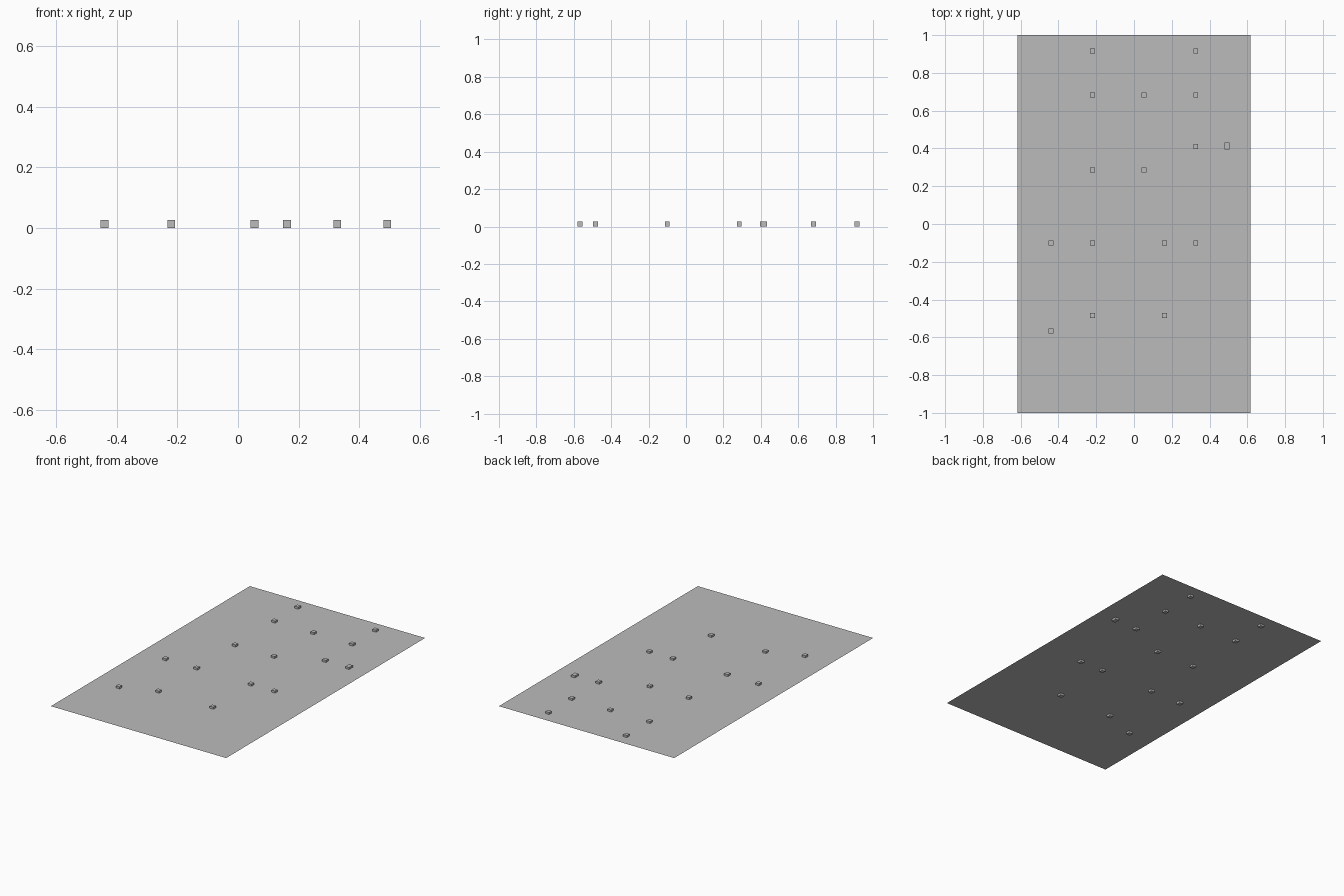
import bpy

# Remove the default cube
cube = bpy.data.objects.get("Cube")
if cube:
    bpy.data.objects.remove(cube, do_unlink=True)

# Single grey colour
grey = bpy.data.materials.new("plain_grey")
grey.use_nodes = True
colour = (0.5, 0.5, 0.5, 1)
grey.diffuse_color = colour
grey.node_tree.nodes["Principled BSDF"].inputs["Base Color"].default_value = colour

SIZE = 0.026      # marker block edge
MID = SIZE / 2    # ground sheet height, halfway up the blocks


def finish(name, dims):
    ob = bpy.context.object
    ob.name = name
    ob.scale = dims
    bpy.ops.object.transform_apply(location=False, rotation=False, scale=True)
    ob.data.materials.append(grey)


def block(name, x, y, length=SIZE):
    bpy.ops.mesh.primitive_cube_add(size=1, location=(x, y, MID))
    finish(name, (SIZE, length, SIZE))


# Ground sheet
bpy.ops.mesh.primitive_plane_add(size=1, location=(0, 0, MID))
finish("ground_sheet", (1.234, 2, 1))

# Marker blocks, row by row from back to front
A, B, C, D, E = -0.44, -0.22, 0.054, 0.162, 0.327
rows = {
    0.915: (B, E),
    0.682: (B, C, E),
    0.41: (E,),
    0.285: (B, C),
    -0.1: (A, B, D, E),
    -0.484: (B, D),
    -0.567: (A,),
}
for r, (y, xs) in enumerate(rows.items(), 1):
    for c, x in enumerate(xs, 1):
        block(f"marker_block_row{r}_{c}", x, y)

# Longer block near the left edge
block("long_marker_block", 0.492, 0.414, 0.037)
